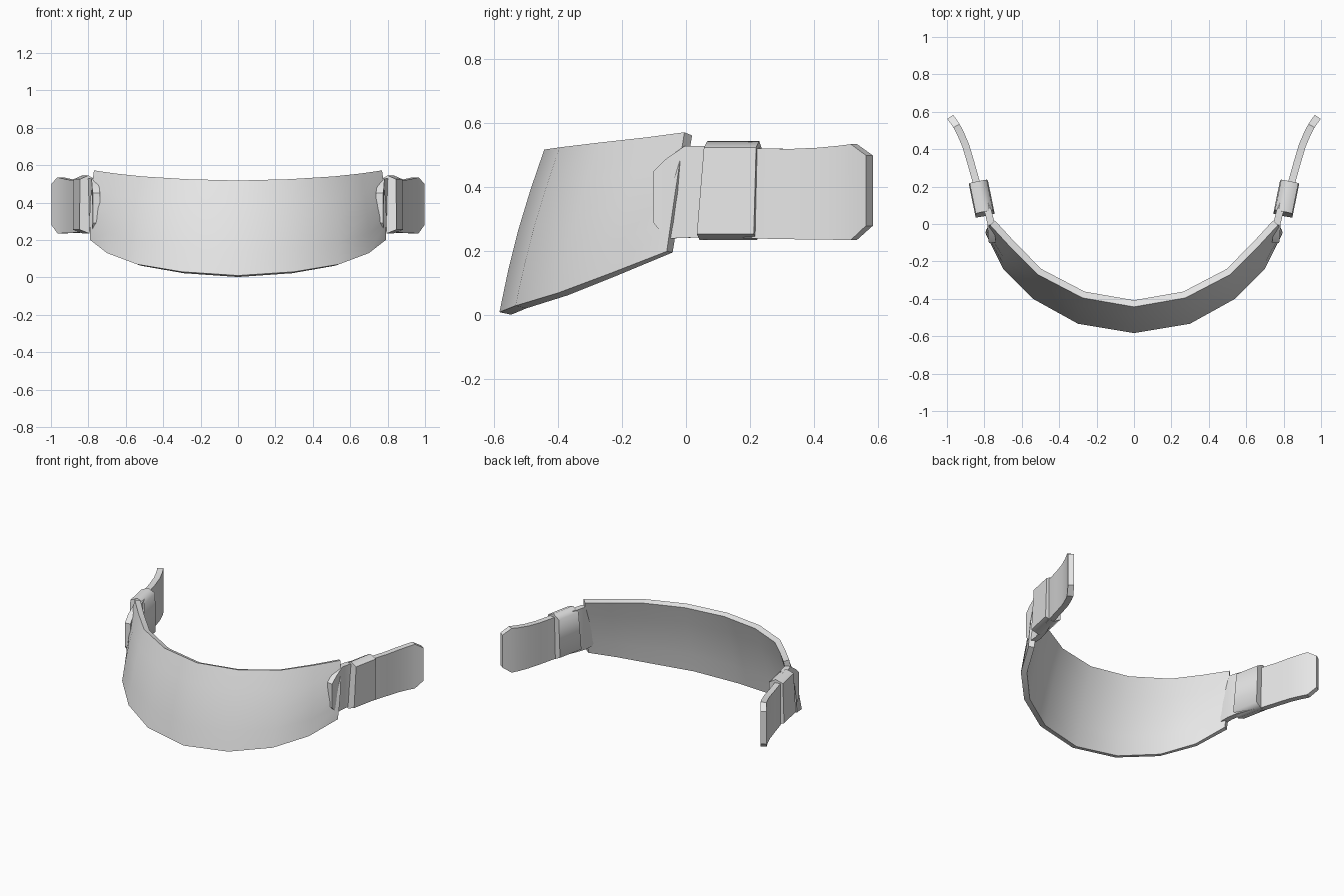
import bpy
import math
from mathutils import Vector

cube = bpy.data.objects.get("Cube")
if cube:
    bpy.data.objects.remove(cube, do_unlink=True)

grey = bpy.data.materials.new("light_grey")
grey.use_nodes = True
grey.diffuse_color = (0.8, 0.8, 0.8, 1)
grey.node_tree.nodes["Principled BSDF"].inputs["Base Color"].default_value = (0.8, 0.8, 0.8, 1)


def make_object(name, verts, faces, thickness=0, offset=0, mirror=False, angle=30):
    """Mesh with optional thickness and left/right mirroring, modifiers applied."""
    mesh = bpy.data.meshes.new(name)
    mesh.from_pydata(verts, [], faces)
    mesh.materials.append(grey)
    obj = bpy.data.objects.new(name, mesh)
    bpy.context.collection.objects.link(obj)
    if thickness:
        solid = obj.modifiers.new("thickness", "SOLIDIFY")
        solid.thickness = thickness
        solid.offset = offset
        solid.use_even_offset = True
    if mirror:
        mod = obj.modifiers.new("mirror", "MIRROR")
        mod.use_mirror_merge = False
    bpy.ops.object.select_all(action="DESELECT")
    obj.select_set(True)
    bpy.context.view_layer.objects.active = obj
    if obj.modifiers:
        bpy.ops.object.convert(target="MESH")
    bpy.ops.object.shade_smooth_by_angle(angle=math.radians(angle))
    return obj


def grid_faces(columns, rows):
    """Quads over vertices stored column by column."""
    return [(c * rows + r, (c + 1) * rows + r, (c + 1) * rows + r + 1, c * rows + r + 1)
            for c in range(columns - 1) for r in range(rows - 1)]


# Curved front plate: lower and upper rims, from the centre to the left end
lower = [(0, -0.583, 0.01), (0.30, -0.533, 0.03), (0.54, -0.40, 0.07),
         (0.70, -0.24, 0.13), (0.79, -0.06, 0.20)]
upper = [(0, -0.443, 0.518), (0.275, -0.395, 0.525), (0.515, -0.27, 0.54),
         (0.66, -0.125, 0.556), (0.77, -0.005, 0.572)]
rims = list(zip(lower, upper))
flip = Vector((-1, 1, 1))
columns = [(Vector(a) * flip, Vector(b) * flip) for a, b in rims[:0:-1]]
columns += [(Vector(a), Vector(b)) for a, b in rims]
rows = 5
plate_verts = []
for low, high in columns:
    outward = Vector((low.x, low.y, 0)).normalized()
    for r in range(rows):
        t = r / (rows - 1)
        plate_verts.append(low.lerp(high, t) + outward * 0.012 * math.sin(math.pi * t))
make_object("front_plate", plate_verts, grid_faces(len(columns), rows),
            thickness=0.037, offset=-1)

# Side straps: x, y, bottom and top along the band, with clipped end corners
band = [(0.757, -0.10, 0.29, 0.45), (0.762, -0.06, 0.24, 0.49), (0.764, 0.0, 0.242, 0.53),
        (0.778, 0.06, 0.245, 0.53), (0.812, 0.14, 0.245, 0.527), (0.845, 0.23, 0.24, 0.522),
        (0.873, 0.33, 0.238, 0.52), (0.90, 0.42, 0.237, 0.524), (0.928, 0.485, 0.236, 0.53),
        (0.949, 0.525, 0.236, 0.535), (0.982, 0.573, 0.28, 0.50)]
strap_verts = [(x, y, z) for x, y, low, high in band for z in (low, high)]
make_object("side_straps", strap_verts, grid_faces(len(band), 2),
            thickness=0.038, mirror=True)

# Strap buckles: ridged sleeve, swept along the strap direction
centre = Vector((0.815, 0.14, 0))
along = Vector((0.2, 0.98, 0)).normalized()
across = Vector((along.y, -along.x, 0))
section = [(-0.052, 0.262), (0, 0.235), (0.052, 0.255),
           (0.047, 0.525), (0, 0.545), (-0.047, 0.518)]
n = len(section)
sleeve = []
for end in (-0.087, 0.087):
    for side, z in section:
        lean = 0.024 * (z - 0.39) / 0.3
        sleeve.append(centre + along * (end + lean * (1 if end < 0 else 0.3))
                      + across * side + Vector((0, 0, z)))
faces = [(i, i + n, (i + 1) % n + n, (i + 1) % n) for i in range(n)]
faces += [tuple(range(n)), tuple(range(2 * n - 1, n - 1, -1))]
make_object("strap_buckles", sleeve, faces, mirror=True, angle=65)
